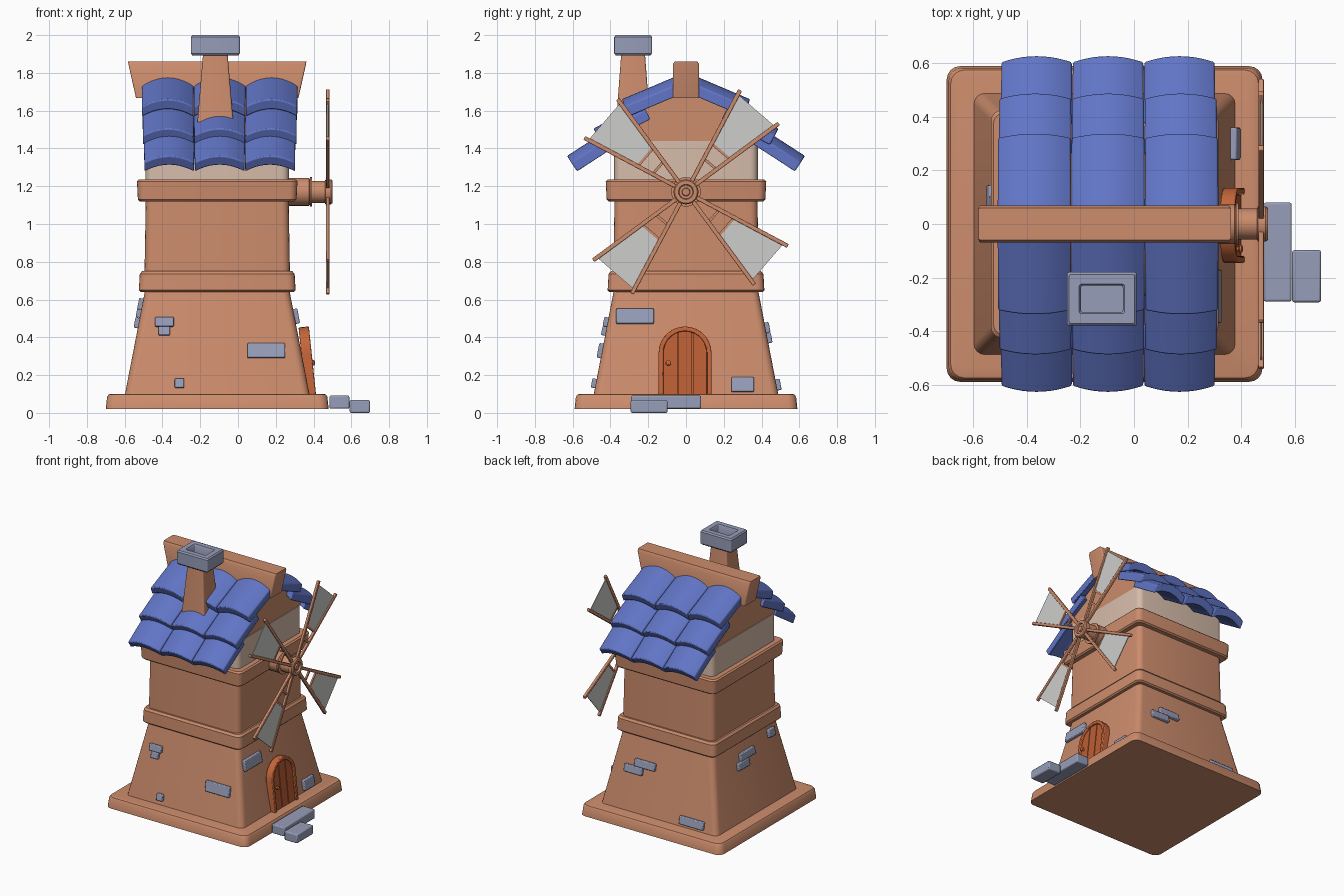
import bpy, bmesh, math
from mathutils import Matrix, Vector

if "Cube" in bpy.data.objects:
    bpy.data.objects.remove(bpy.data.objects["Cube"])

T, R = Matrix.Translation, Matrix.Rotation
CX = -0.11                                   # tower axis in x


def material(name, r, g, b):
    m = bpy.data.materials.new(name)
    lin = [((c / 255 + 0.055) / 1.055) ** 2.4 for c in (r, g, b)]
    m.diffuse_color = (*lin, 1)
    m.use_nodes = True
    m.node_tree.nodes["Principled BSDF"].inputs["Base Color"].default_value = m.diffuse_color
    return m


CLAY = material("clay brown", 204, 140, 108)
BLUE = material("roof blue", 97, 117, 198)
STONE = material("stone grey", 150, 157, 184)
CLOTH = material("sail cloth", 206, 206, 204)
CREAM = material("cream plaster", 214, 188, 170)
ORANGE = material("door orange", 198, 102, 58)
PLANK = material("door plank", 188, 94, 52)


def make(name, bm, mat, matrix=None, bevel=0, angle=35):
    if matrix is not None:
        bm.transform(matrix)
    bmesh.ops.recalc_face_normals(bm, faces=bm.faces)
    me = bpy.data.meshes.new(name)
    bm.to_mesh(me)
    bm.free()
    me.materials.append(mat)
    ob = bpy.data.objects.new(name, me)
    bpy.context.collection.objects.link(ob)
    if bevel:
        b = ob.modifiers.new("soft edges", 'BEVEL')
        b.width, b.segments, b.limit_method = bevel, 2, 'ANGLE'
        b.angle_limit = math.radians(40)
    bpy.ops.object.select_all(action='DESELECT')
    ob.select_set(True)
    bpy.context.view_layer.objects.active = ob
    bpy.ops.object.shade_smooth_by_angle(angle=math.radians(angle))
    return ob


def skin(bm, loops, caps=True):
    """Bridge equal closed loops of points, capping both ends."""
    rings = [[bm.verts.new(p) for p in loop] for loop in loops]
    for a, b in zip(rings, rings[1:]):
        for i in range(len(a)):
            j = (i + 1) % len(a)
            bm.faces.new((a[i], a[j], b[j], b[i]))
    if caps:
        bm.faces.new(rings[0])
        bm.faces.new(rings[-1])
    return bm


def loft(name, mat, cx, cy, sections, r):
    """Stack of rounded rectangles; sections are (z, half x, half y)."""
    loops = []
    for z, hx, hy in sections:
        pts = []
        for k, (sx, sy) in enumerate(((1, 1), (-1, 1), (-1, -1), (1, -1))):
            for s in range(5):
                a = math.pi / 2 * (k + s / 4)
                pts.append((cx + sx * (hx - r) + r * math.cos(a),
                            cy + sy * (hy - r) + r * math.sin(a), z))
        loops.append(pts)
    return make(name, skin(bmesh.new(), loops), mat)


def square(*zh):
    return [(z, h, h) for z, h in zh]


def box(name, mat, size, matrix, bevel=0):
    bm = bmesh.new()
    bmesh.ops.create_cube(bm, size=1, matrix=Matrix.Diagonal((*size, 1)))
    return make(name, bm, mat, matrix, bevel)


def plate(name, mat, pts, x0, x1, matrix=None, bevel=0):
    """Extrude a (y, z) outline from x0 to x1."""
    loops = [[(x, y, z) for y, z in pts] for x in (x0, x1)]
    return make(name, skin(bmesh.new(), loops), mat, matrix, bevel)


def lathe(name, mat, prof, matrix, n=24):
    """Spin (x, radius) points about the x axis."""
    loops = [[(x, r * math.cos(2 * math.pi * i / n), r * math.sin(2 * math.pi * i / n))
              for i in range(n)] for x, r in prof]
    return make(name, skin(bmesh.new(), loops), mat, matrix)


# Tower
loft("base_slab", CLAY, CX, 0, square((.02, .59), (.085, .583), (.097, .575), (.10, .565)), .05)
loft("lower_tower", CLAY, CX, 0, square((.09, .49), (.66, .38)), .04)
loft("lower_band", CLAY, CX, 0, square((.64, .405), (.65, .415), (.735, .41), (.75, .398)), .04)
loft("upper_tower", CLAY, CX, 0, square((.74, .385), (1.14, .378)), .04)
loft("upper_band", CLAY, CX, 0, square((1.12, .41), (1.13, .42), (1.225, .425), (1.235, .415)), .04)
loft("plaster_wall", CREAM, CX, 0, square((1.22, .38), (1.44, .38)), .04)
half = [(.378, 1.435), (.378, 1.46), (.24, 1.60), (.07, 1.69)]
plate("gable", CLAY, half + [(-y, z) for y, z in reversed(half)], -.485, .265)
loft("ridge_beam", CLAY, CX, 0, [(1.667, .43, .07), (1.845, .47, .07), (1.86, .472, .06)], .01)

# Chimney
loft("chimney", CLAY, -.12, -.28, [(1.54, .095, .09), (1.90, .065, .063)], .01)
loft("chimney_cap", STONE, -.12, -.28, [
    (1.893, .122, .092), (1.903, .13, .10), (1.99, .13, .10), (2.0, .122, .092),
    (2.0, .085, .055), (1.99, .078, .05), (1.93, .078, .05)], .008)


# Roof tiles: (crest y, z of lower end, slope, length, pitch) per row
def tile(name, cx, w, y, z, slope, length, side):
    n, bm, loops = 10, bmesh.new(), []
    a = math.radians(slope)
    normal, up = Vector((0, math.sin(a), math.cos(a))), Vector((0, -math.cos(a), math.sin(a)))
    for t in (0, 1):
        top, low = [], []
        for i in range(n + 1):
            u = 2 * i / n - 1
            p = Vector((cx + u * w * (.5 + .008 * t), y, z)) + up * length * t
            p -= normal * .042 * u * u
            top.append(p)
            low.append(p - normal * .058)
        loops.append(top + low[::-1])
    skin(bm, loops, caps=False)
    bm.verts.ensure_lookup_table()
    m = 2 * n + 2
    for o in (0, m):                         # tile end strips
        for i in range(n):
            bm.faces.new([bm.verts[o + k] for k in (i, i + 1, m - 2 - i, m - 1 - i)])
    make(name, bm, BLUE, Matrix.Diagonal((1, side, 1, 1)), .007)


rows = [(.34, 1.66, 23, .32, .275), (.49, 1.505, 28, .29, .272), (.63, 1.36, 33, .27, .267)]
for side in (-1, 1):
    for r, (y, z, slope, length, pitch) in enumerate(rows):
        for c in (-1, 0, 1):
            tile(f"roof_tile_{'front' if side < 0 else 'back'}_{r}_{c + 1}",
                 -.097 + c * pitch, pitch - .004, y, z, slope, length, side)

# Windmill hub and sails
HUB = T((0, 0, 1.17))
lathe("axle", CLAY, [(.25, .074), (.375, .074), (.383, .066)], HUB)
lathe("axle_ring", CLAY, [(.382, .06), (.382, .078), (.391, .078), (.391, .06)], HUB)
lathe("hub", CLAY, [(.385, .058), (.46, .058), (.463, .066), (.492, .066), (.50, .06), (.50, .04),
                    (.488, .036), (.488, .022), (.498, .019)], HUB)
SP = math.radians(12.8)
for k in range(4):
    M = HUB @ R(math.radians(49.2 + 90 * k), 4, 'X')
    for s in (-1, 1):
        box(f"sail_spar_{k}_{'ab'[s > 0]}", CLAY, (.02, .56, .022),
            M @ R(s * SP, 4, 'X') @ T((.475, .33, 0)), .004)
    for j, r in enumerate((.20, .29)):
        box(f"sail_bar_{k}_{j}", CLAY, (.012, .014, 2 * r * math.sin(SP)),
            M @ T((.475, r * math.cos(SP), 0)))
    pts = [(r * math.cos(s * SP), r * math.sin(s * SP))
           for r, s in ((.29, -1), (.585, -1), (.585, 1), (.29, 1))]
    plate(f"sail_cloth_{k}", CLOTH, pts, .472, .478, M)

# Door, leaning with the wall
DOOR = T((.413, -.005, .098)) @ R(-.105, 4, 'Y')
SPRING = .222


def arch(r, n=14):
    return ([(r, 0)] + [(r * math.cos(math.pi * i / n), SPRING + r * math.sin(math.pi * i / n))
                        for i in range(n + 1)] + [(-r, 0)])


outer, inner = arch(.14), arch(.115)
plate("door_frame", ORANGE, outer + inner[::-1], -.055, 0, DOOR, .005)
plate("door_back", PLANK, arch(.12), -.05, -.02, DOOR)
for i, (a, b) in enumerate(((-.114, -.041), (-.035, .035), (.041, .114))):
    top = [b + (a - b) * t / 6 for t in range(7)]
    pts = [(a, 0), (b, 0)] + [(y, SPRING + math.sqrt(.115 ** 2 - y * y)) for y in top]
    plate(f"door_plank_{i}", PLANK, pts, -.03, -.012, DOOR)
lathe("door_knob", ORANGE, [(-.015, .008), (-.004, .008), (0, .015), (.008, .014), (.012, .007)],
      DOOR @ T((0, -.088, .168)), 12)

# Wall stones: (wall turn, offset along wall, z centre, width, height)
stones = [(0, -.27, .51, .20, .08), (0, .30, .148, .12, .078),
          (270, .26, .328, .20, .078), (270, -.28, .48, .10, .05),
          (270, -.28, .432, .06, .048), (270, -.20, .155, .05, .05),
          (90, -.15, .45, .17, .055), (90, -.24, .395, .15, .055), (90, .28, .148, .20, .06),
          (180, -.02, .53, .17, .055), (180, -.08, .475, .13, .055), (180, .28, .575, .07, .06)]
for i, (turn, along, z, w, h) in enumerate(stones):
    d = .49 - .193 * (z - .09)
    box(f"wall_stone_{i}", STONE, (.045, w, h),
        T((CX, 0, 0)) @ R(math.radians(turn), 4, 'Z') @ T((d, along, z)) @ R(-.19, 4, 'Y'), .006)

# Door steps
box("upper_step", STONE, (.105, .37, .07), T((.537, -.105, .057)), .008)
box("lower_step", STONE, (.108, .195, .068), T((.645, -.195, .034)), .008)
